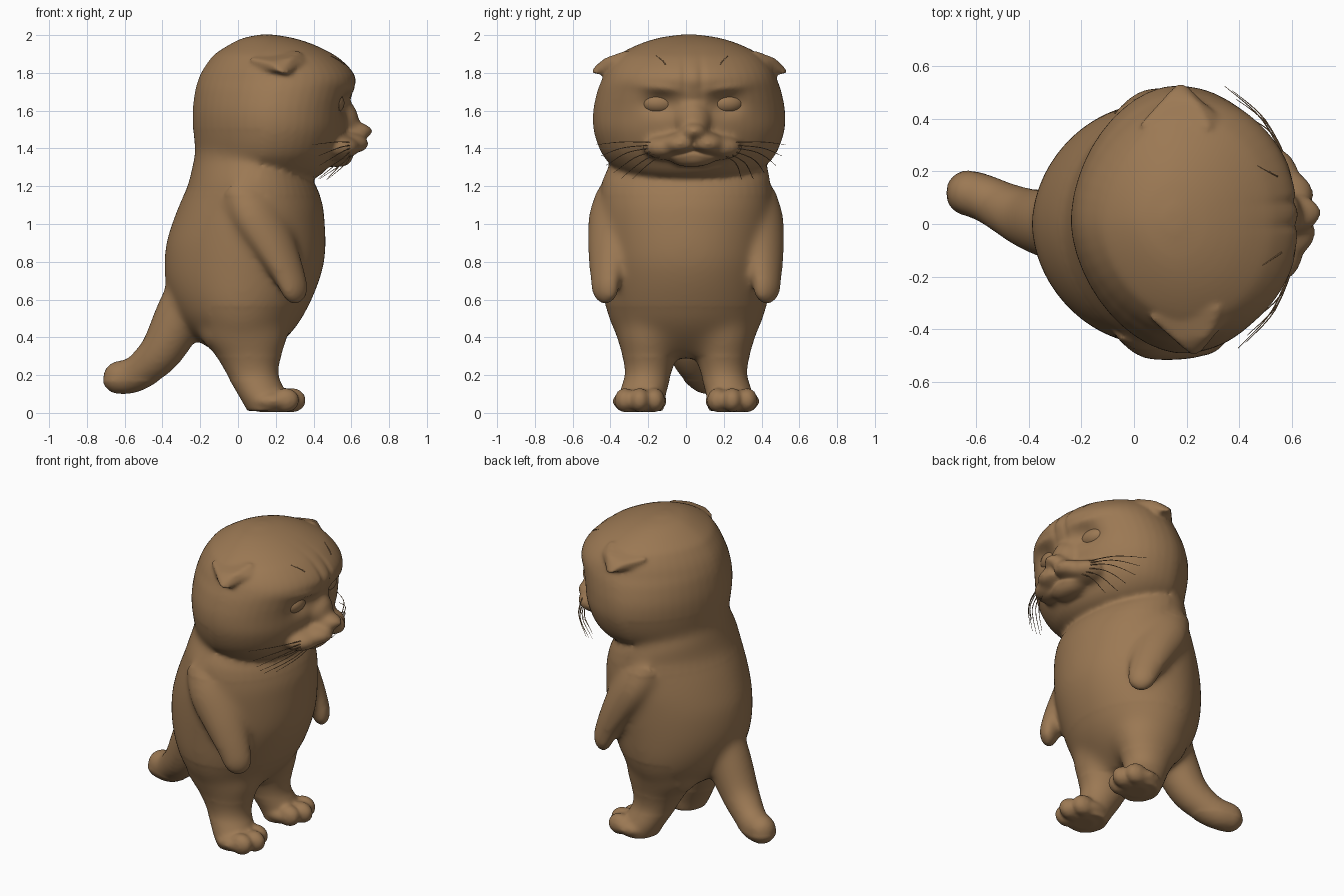
import bpy, bmesh, math
from mathutils import Vector, Matrix

if "Cube" in bpy.data.objects:
    bpy.data.objects.remove(bpy.data.objects["Cube"])

fur = bpy.data.materials.new("brown_fur")
fur.diffuse_color = (0.33, 0.19, 0.088, 1)
fur.use_nodes = True
fur.node_tree.nodes["Principled BSDF"].inputs["Base Color"].default_value = fur.diffuse_color
col = bpy.context.scene.collection


def turn_head(v):
    """The head is turned slightly to +y; blends in above the neck."""
    t = min(max((v.z - 1.2) / .14, 0), 1)
    a = math.radians(3) * t * t * (3 - 2 * t)
    x, y = v.x - .2, v.y
    return Vector((.2 + x * math.cos(a) - y * math.sin(a),
                   x * math.sin(a) + y * math.cos(a) + a * .34, v.z))


def finish(name, bm_or_mesh):
    me = bm_or_mesh
    if isinstance(me, bmesh.types.BMesh):
        me = bpy.data.meshes.new(name)
        bm_or_mesh.to_mesh(me)
        bm_or_mesh.free()
    if not me.materials:
        me.materials.append(fur)
    if name != "fusing_helper":
        for v in me.vertices:
            v.co = turn_head(v.co)
    for p in me.polygons:
        p.use_smooth = True
    ob = bpy.data.objects.new(name, me)
    col.objects.link(ob)
    return ob


def skin(bm, rings):
    """Closed surface through a list of point rings."""
    vs = [[bm.verts.new(p) for p in r] for r in rings]
    n = len(vs[0])
    fs = [bm.faces.new(vs[0][::-1]), bm.faces.new(vs[-1])]
    for a, b in zip(vs, vs[1:]):
        for i in range(n):
            j = (i + 1) % n
            fs.append(bm.faces.new((a[i], a[j], b[j], b[i])))
    bmesh.ops.recalc_face_normals(bm, faces=fs)


def spline(pts, steps=5):
    """Catmull-Rom through tuples of any length."""
    p = [pts[0]] + list(pts) + [pts[-1]]
    out = []
    for i in range(1, len(p) - 2):
        for k in range(steps):
            t = k / steps
            out.append([0.5 * (2 * b + (c - a) * t + (2 * a - 5 * b + 4 * c - d) * t * t
                        + (3 * b - a - 3 * c + d) * t ** 3)
                        for a, b, c, d in zip(p[i - 1], p[i], p[i + 1], p[i + 2])])
    return out + [list(pts[-1])]


def stack(bm, rows, front=2.0, back=2.0, n=48):
    """Horizontal oval slices: z, back x, front x, half width, centre y."""
    rings = []
    for z, xb, xf, w, yc in spline(rows, 4):
        ring = []
        for i in range(n):
            c, s = math.cos(i * math.tau / n), math.sin(i * math.tau / n)
            e = front if c > 0 else back
            ring.append(((xb + xf) / 2 + (xf - xb) / 2 * math.copysign(abs(c) ** (2 / e), c),
                         yc + w * math.copysign(abs(s) ** (2 / e), s), z))
        rings.append(ring)
    skin(bm, rings)


def ball(bm, c, r, flat=Matrix()):
    m = Matrix.Translation(c) @ flat @ Matrix.Diagonal((*r, 1))
    bmesh.ops.create_uvsphere(bm, u_segments=28, v_segments=18, radius=1, matrix=m)


def limb(bm, pts, n=24, flat=Matrix()):
    path = spline(pts)
    cs = [Vector(p[:3]) for p in path]
    rings = []
    for i, p in enumerate(path):
        d = cs[min(i + 1, len(cs) - 1)] - cs[max(i - 1, 0)]
        q = d.to_track_quat('Z', 'Y')
        rings.append([cs[i] + flat @ (q @ Vector((math.cos(a), math.sin(a), 0)) * p[3])
                      for a in (k * math.tau / n for k in range(n))])
    skin(bm, rings)
    if n > 8:
        ball(bm, cs[-1], (path[-1][3],) * 3, flat)


bm = bmesh.new()
# torso
stack(bm, [(z, b, f, w, 0) for z, b, f, w in [
    (0.29, -.06, .14, .1), (.36, -.18, .22, .29), (.42, -.25, .28, .37), (.5, -.315, .34, .412),
    (.6, -.36, .39, .434), (.7, -.385, .43, .444), (.8, -.39, .457, .452), (.9, -.38, .464, .457),
    (1.0, -.35, .46, .462), (1.1, -.312, .45, .46), (1.2, -.268, .415, .45),
    (1.3, -.243, .37, .422), (1.4, -.222, .3, .35)]], 2.05, 1.85)
# head
stack(bm, [(z, b, f, w, 0) for z, b, f, w in [
    (1.22, -.08, .37, .24), (1.27, -.17, .45, .355), (1.33, -.213, .5, .43), (1.4, -.228, .54, .475),
    (1.5, -.238, .57, .506), (1.6, -.24, .582, .508), (1.7, -.228, .608, .488),
    (1.76, -.212, .625, .466), (1.81, -.19, .604, .445), (1.86, -.157, .557, .412),
    (1.9, -.122, .502, .37), (1.95, -.045, .4, .27), (1.985, .03, .29, .16), (2.003, .12, .18, .04)]],
    2.1, 1.78)
# muzzle: nose bridge, nose, chin
ball(bm, (.55, 0, 1.55), (.09, .1, .11))
ball(bm, (.625, 0, 1.49), (.09, .07, .047))
ball(bm, (.53, 0, 1.355), (.08, .13, .055))
# tail
limb(bm, [(-.2, 0, .68, .16), (-.3, 0, .52, .14), (-.4, .02, .335, .118),
          (-.5, .065, .235, .1), (-.57, .1, .195, .092), (-.63, .118, .19, .09)])
for s in (-1, 1):
    # cheek pads
    ball(bm, (.575, s * .07, 1.425), (.115, .1, .06))
    ball(bm, (.52, s * .135, 1.405), (.12, .13, .068))
    # arms and paws, flattened against the belly
    flat = Matrix.Scale(.62, 4, Vector((1, s, 0)).normalized())
    limb(bm, [(.05, s * .31, 1.15, .17), (.11, s * .38, 1.04, .16), (.19, s * .413, .9, .132),
              (.255, s * .425, .77, .108), (.292, s * .428, .68, .094), (.3, s * .428, .66, .091)],
         flat=flat)
    # hind legs
    stack(bm, [(.01, .05, .26, .12, s * .24), (.08, .01, .265, .125, s * .235),
               (.2, -.06, .215, .123, s * .202), (.3, -.118, .232, .145, s * .193),
               (.4, -.2, .265, .178, s * .19), (.52, -.2, .25, .19, s * .18)])
    # feet and toes
    ball(bm, (.185, s * .245, .062), (.145, .145, .065))
    for k in (-1, 0, 1):
        ball(bm, (.285 - .035 * abs(k), s * .245 + k * .078, .067), (.075, .056, .065))
    # folded ears
    pts = [(.03, .36, 1.88), (.31, .34, 1.92), (.33, .4, 1.86), (.08, .4, 1.82), (.27, .4, 1.8),
           (.2, .525, 1.805), (.23, .512, 1.79), (.14, .46, 1.86), (.26, .45, 1.88), (.17, .5, 1.835)]
    vs = [bm.verts.new((x, s * y, z)) for x, y, z in pts]
    bmesh.ops.convex_hull(bm, input=vs)

# fuse the parts into one soft surface
src = finish("fusing_helper", bm)
m = src.modifiers.new("fuse", 'REMESH')
m.mode, m.voxel_size = 'VOXEL', 0.0125
m = src.modifiers.new("soften", 'SMOOTH')
m.factor, m.iterations = 0.5, 7
dg = bpy.context.evaluated_depsgraph_get()
mesh = bpy.data.meshes.new_from_object(src.evaluated_get(dg))
bpy.data.objects.remove(src)

# blend hips, shoulders and muzzle further
bm = bmesh.new()
bm.from_mesh(mesh)
hips = [v for v in bm.verts if .17 < v.co.z < 1.15]
belly = [v for v in bm.verts if .3 < v.co.z < .56 and v.co.x > -.15]
nape = [v for v in bm.verts if 1.2 < v.co.z < 1.5 and v.co.x < .1]
face = [v for v in bm.verts if v.co.x > .4 and 1.3 < v.co.z < 1.65]
for verts, times in ((hips, 25), (belly, 40), (nape, 30), (face, 7)):
    for i in range(times):
        bmesh.ops.smooth_vert(bm, verts=verts, factor=.5, use_axis_x=True, use_axis_y=True, use_axis_z=True)
bm.to_mesh(mesh)
bm.free()


def bump(v, w):
    return math.exp(-v * v / (w * w))


# sculpt eye sockets, brows, forehead furrows and mouth crease
for v in mesh.vertices:
    x, y, z = v.co
    if x > .3 and z > 1.3:
        a = abs(y)
        d = -.042 * bump(a - .175, .085) * bump(z - 1.64, .055)
        d += .015 * bump(a - .17, .1) * bump(z - 1.715 - .1 * (a - .17), .025)
        d -= .01 * bump(a - .045, .02) * bump(z - 1.78, .1)
        d -= .022 * bump(z - 1.39 + .25 * a, .013) * bump(a, .15) * (x > .5)
        d -= .015 * bump(y, .012) * bump(z - 1.425, .03)
        v.co.x += d
    # neck fold
    fold = 1.3 - .18 * (x - .1)
    if .6 < z < 1.5 and .1 < x < .5:
        k = 1 - .012 * bump(z - fold + .02, .025) * min((x - .1) * 5, 1)
        v.co.x, v.co.y = .1 + (x - .1) * k, y * k
    v.co.z = max(v.co.z, 0.004)
finish("cat_body", mesh)

# eyeballs
for s, side in ((-1, "right"), (1, "left")):
    bm = bmesh.new()
    ball(bm, (.482, s * .175, 1.64), (.073, .1, .062))
    finish(side + "_eye", bm)

# whiskers: start, middle, end
hairs = [((.61, .15, 1.43), (.51, .36, 1.435), (.37, .5, 1.42)),
         ((.61, .16, 1.42), (.52, .36, 1.405), (.4, .48, 1.36)),
         ((.61, .16, 1.41), (.53, .34, 1.38), (.41, .45, 1.31)),
         ((.6, .16, 1.40), (.54, .31, 1.35), (.42, .4, 1.27)),
         ((.6, .15, 1.39), (.55, .27, 1.33), (.43, .35, 1.24)),
         ((.6, .14, 1.38), (.56, .23, 1.32), (.47, .29, 1.235)),
         ((.555, .145, 1.845), (.53, .16, 1.865), (.48, .19, 1.89))]
bm = bmesh.new()
for s in (-1, 1):
    for h in hairs:
        limb(bm, [(x, s * y, z, r) for (x, y, z), r in zip(h, (.003, .0025, .001))], 6)
finish("whiskers", bm)
